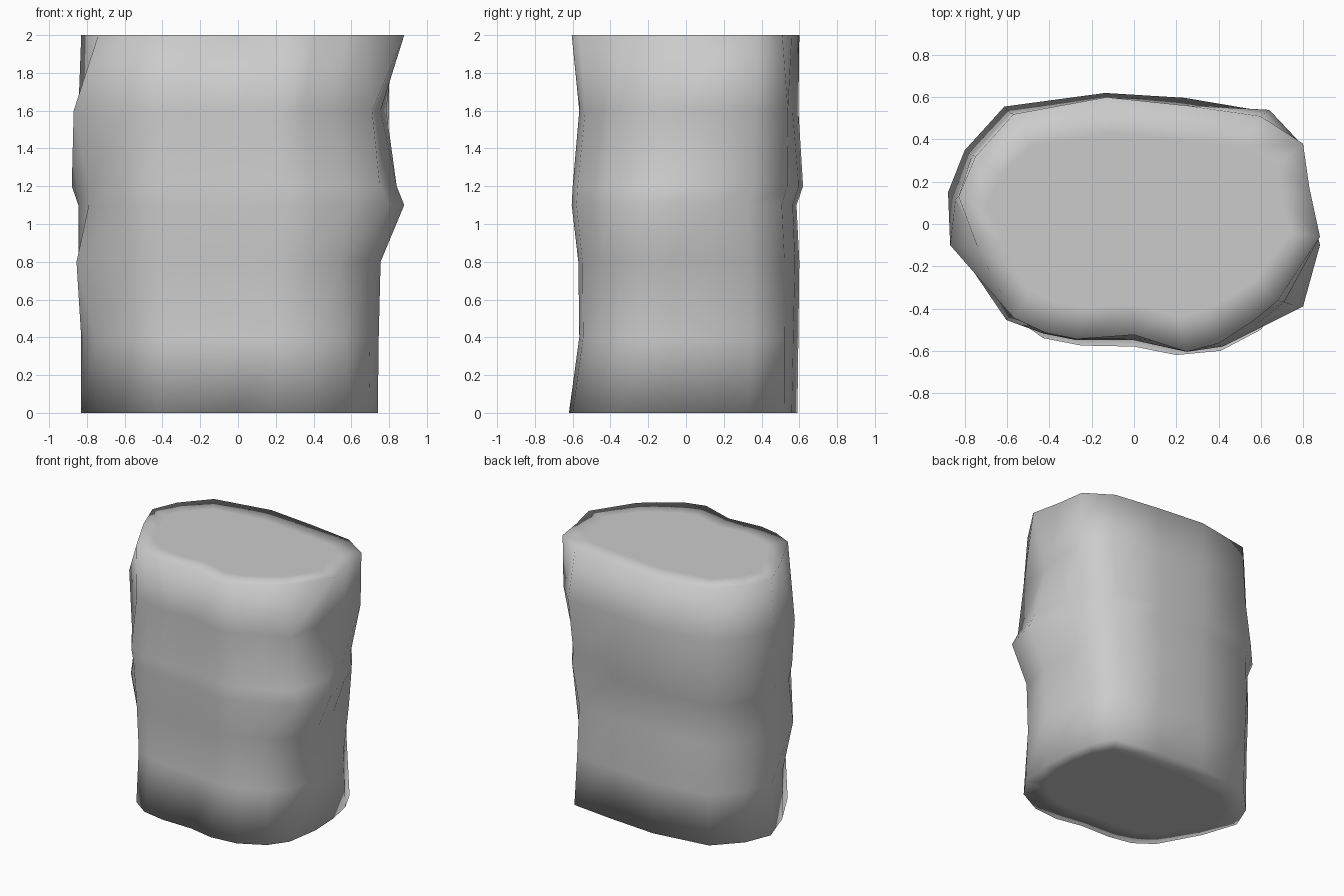
import bpy, bmesh

if "Cube" in bpy.data.objects:
    bpy.data.objects.remove(bpy.data.objects["Cube"])

# Cross-sections at the bottom, middle and top, matching point for point
BOTTOM = [(-.74, -.13), (-.57, -.44), (-.43, -.54), (-.25, -.575), (0, -.58), (.2, -.62),
          (.41, -.6), (.6, -.5), (.7, -.36), (.74, -.1), (.73, .13), (.69, .34),
          (.6, .52), (.25, .56), (-.13, .59), (-.57, .53), (-.75, .34), (-.83, .14)]
MIDDLE = [(-.79, -.14), (-.58, -.46), (-.42, -.52), (-.27, -.55), (0, -.55), (.25, -.605),
          (.42, -.58), (.6, -.49), (.8, -.39), (.88, -.1), (.82, .15), (.75, .34),
          (.63, .52), (.25, .58), (-.13, .6), (-.59, .54), (-.77, .34), (-.845, .1)]
TOP = [(-.74, -.11), (-.57, -.44), (-.42, -.51), (-.27, -.54), (0, -.52), (.25, -.6),
       (.4, -.56), (.57, -.45), (.68, -.36), (.88, -.06), (.83, .17), (.8, .38),
       (.6, .51), (.25, .56), (-.13, .6), (-.57, .52), (-.75, .32), (-.83, .13)]

# Height, the left, right, front and back reach of each ring, and its local bumps
RINGS = [(0, .83, .74, .62, .59, {}),
         (.4, .83, .745, .565, .595, {}),
         (.8, .845, .755, .57, .6, {0: (-.855, -.1), 11: (.72, .34)}),
         (1.1, .845, .88, .605, .585, {}),
         (1.2, .88, .84, .6, .62, {0: (-.79, -.18), 17: (-.88, .15)}),
         (1.6, .845, .755, .565, .595, {0: (-.87, -.1), 8: (.71, -.37), 10: (.785, .17),
                                        11: (.8, .37), 12: (.64, .54)}),
         (2, .83, .88, .605, .6, {})]


def section(z):
    a, b, t = (BOTTOM, MIDDLE, z / 1.1) if z <= 1.1 else (MIDDLE, TOP, (z - 1.1) / .9)
    return [(p[0] + (q[0] - p[0]) * t, p[1] + (q[1] - p[1]) * t) for p, q in zip(a, b)]


def ring_points(z, left, right, front, back, bumps):
    pts = section(z)
    xs, ys = [p[0] for p in pts], [p[1] for p in pts]
    sl, sr = left / -min(xs), right / max(xs)
    sf, sb = front / -min(ys), back / max(ys)
    pts = [(x * (sl if x < 0 else sr), y * (sf if y < 0 else sb)) for x, y in pts]
    return [(*bumps.get(i, p), z) for i, p in enumerate(pts)]


# Stone block lofted through the rings; a smaller ring at each end lets the
# rims shade softly around a flat cap
points = [ring_points(*r) for r in RINGS]
inner = lambda ring: [(x * .84, y * .72, z) for x, y, z in ring]
points = [inner(points[0])] + points + [inner(points[-1])]

bm = bmesh.new()
loops = [[bm.verts.new(p) for p in ring] for ring in points]
n = len(BOTTOM)
for lo, hi in zip(loops, loops[1:]):
    for i in range(n):
        j = (i + 1) % n
        bm.faces.new((lo[i], lo[j], hi[j], hi[i]))
bm.faces.new(loops[0][::-1])
bm.faces.new(loops[-1])
bm.normal_update()
for f in bm.faces:
    f.smooth = True

mesh = bpy.data.meshes.new("stone_block")
bm.to_mesh(mesh)
bm.free()
bpy.context.collection.objects.link(bpy.data.objects.new("stone_block", mesh))
